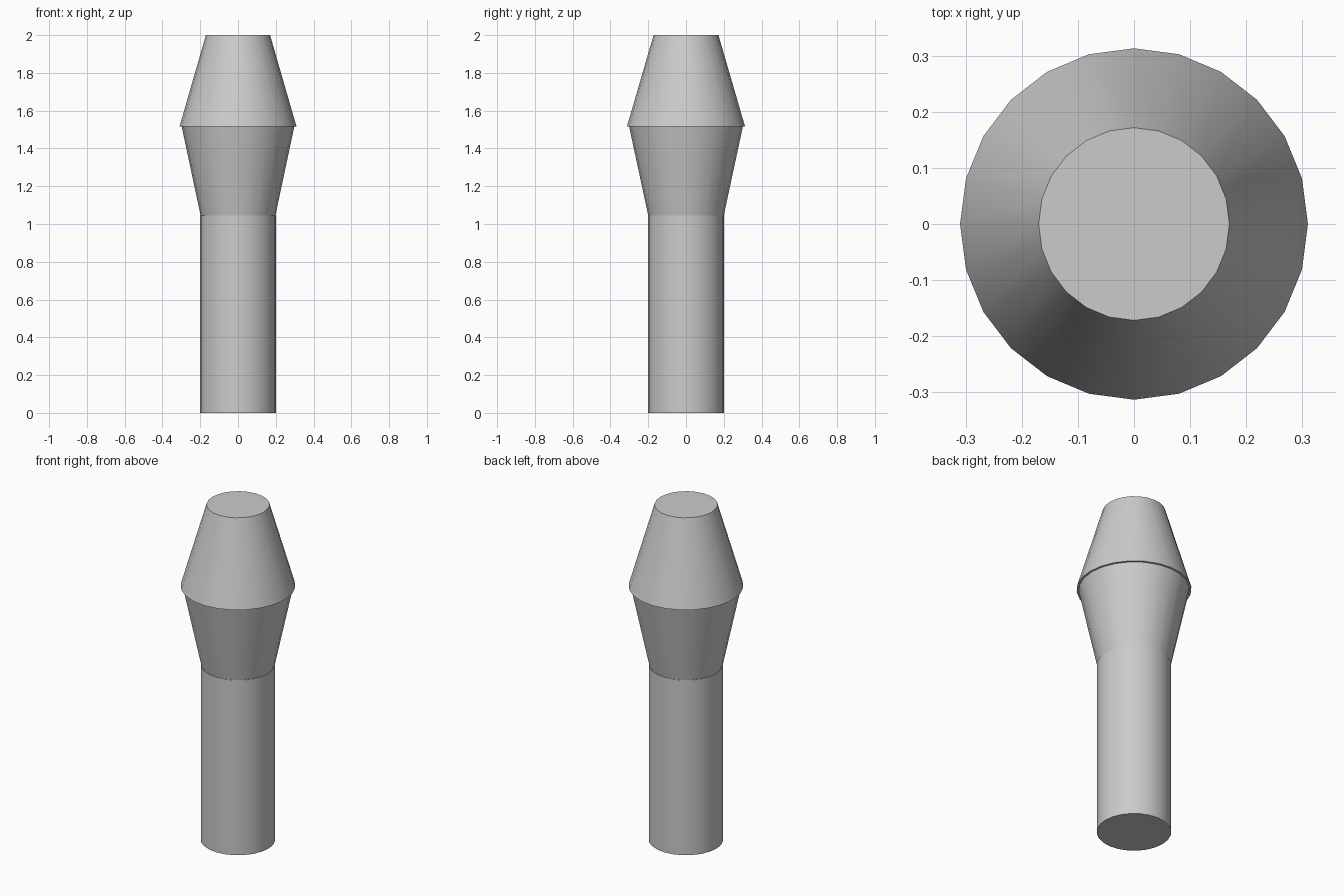
import bpy
import math

cube = bpy.data.objects.get("Cube")
if cube:
    bpy.data.objects.remove(cube, do_unlink=True)

# One plain grey for the whole model
grey = bpy.data.materials.new("light_grey")
grey.use_nodes = True
grey.diffuse_color = (0.6, 0.6, 0.6, 1)
grey.node_tree.nodes["Principled BSDF"].inputs["Base Color"].default_value = (0.6, 0.6, 0.6, 1)


def tapered_part(name, r_bottom, r_top, z_bottom, z_top, y_stretch=1.0):
    """Closed 24-sided cone section with smooth sides and sharp rims."""
    bpy.ops.mesh.primitive_cone_add(
        vertices=24, radius1=r_bottom, radius2=r_top, depth=z_top - z_bottom,
        location=(0, 0, (z_bottom + z_top) / 2))
    part = bpy.context.object
    part.name = name
    part.scale.y = y_stretch
    part.data.materials.append(grey)
    bpy.ops.object.transform_apply(location=False, rotation=False, scale=True)
    bpy.ops.object.shade_smooth_by_angle(angle=math.radians(30))
    return part


# Straight shaft
tapered_part("shaft", 0.202, 0.202, 0, 1.045)
# Flaring lower half of the head
tapered_part("lower_head", 0.198, 0.298, 1.045, 1.515, 1.01)
# Narrowing upper half, overhanging the lower one by a thin lip
tapered_part("upper_head", 0.31, 0.17, 1.515, 2.0, 1.01)
